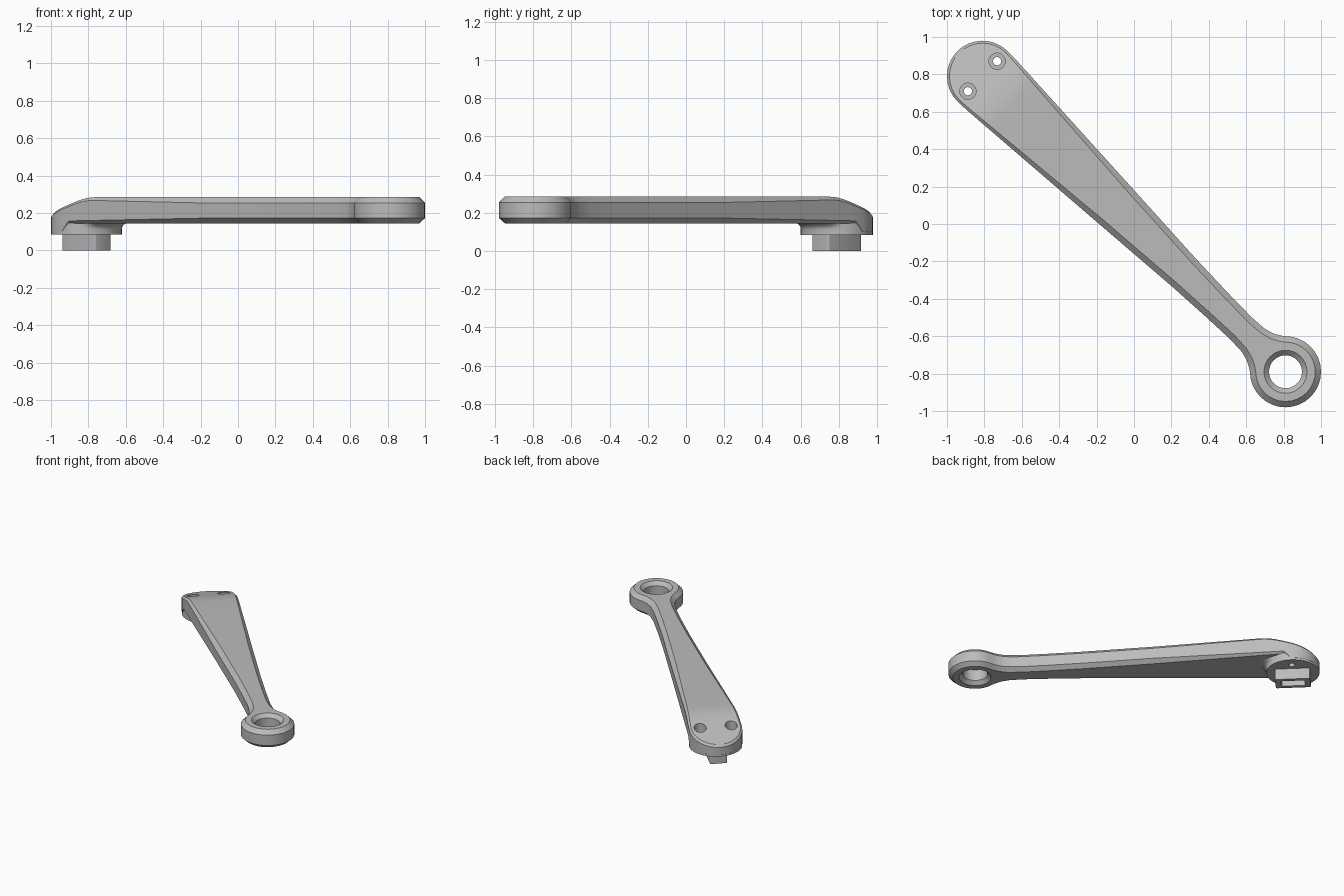
import bpy, bmesh, math
from mathutils import Matrix, Vector

cube = bpy.data.objects.get("Cube")
if cube:
    bpy.data.objects.remove(cube, do_unlink=True)

# Local frame: x runs along the arm, origin at the mounting end
R = 0.19
LENGTH = math.hypot(1.62, 1.58)
FRAME = Matrix.Translation((-0.81, 0.79, 0)) @ Matrix.Rotation(math.atan2(-1.58, 1.62), 4, 'Z')

metal = bpy.data.materials.new("grey_metal")
metal.use_nodes = True
metal.diffuse_color = (0.5, 0.5, 0.5, 1)
metal.node_tree.nodes["Principled BSDF"].inputs["Base Color"].default_value = (0.5, 0.5, 0.5, 1)


def finish(bm, name):
    bmesh.ops.recalc_face_normals(bm, faces=bm.faces)
    bm.transform(FRAME)
    mesh = bpy.data.meshes.new(name)
    bm.to_mesh(mesh)
    bm.free()
    mesh.materials.append(metal)
    obj = bpy.data.objects.new(name, mesh)
    bpy.context.collection.objects.link(obj)
    return obj


def loft(loops):
    """Closed solid through a stack of equal-length point loops."""
    bm = bmesh.new()
    rings = [[bm.verts.new(p) for p in loop] for loop in loops]
    n = len(rings[0])
    for a, b in zip(rings, rings[1:]):
        for i in range(n):
            j = (i + 1) % n
            bm.faces.new((a[i], a[j], b[j], b[i]))
    bm.faces.new(rings[0][::-1])
    bm.faces.new(rings[-1])
    return bm


def arc(cx, r, start, end, steps):
    angles = [math.radians(start + (end - start) * i / steps) for i in range(steps + 1)]
    return [Vector((cx + r * math.cos(a), r * math.sin(a))) for a in angles]


def lathe(x, y, profile, steps=32):
    return loft([[(x + p.x, y + p.y, z) for p in arc(0, r, 0, 360, steps)[:-1]]
                 for r, z in profile])


def block(sx, sy, z0, z1, bevel):
    bm = bmesh.new()
    bmesh.ops.create_cube(bm, size=1, matrix=Matrix.Translation((0, 0, (z0 + z1) / 2))
                          @ Matrix.Diagonal((sx, sy, z1 - z0, 1)))
    upright = [e for e in bm.edges if abs(e.verts[0].co.z - e.verts[1].co.z) > 0.01]
    bmesh.ops.bevel(bm, geom=upright, offset=bevel, segments=3, profile=0.5, affect='EDGES')
    return bm


def cut(target, cutter):
    mod = target.modifiers.new("cut", 'BOOLEAN')
    mod.operation = 'DIFFERENCE'
    mod.solver = 'EXACT'
    mod.object = cutter
    bpy.context.view_layer.objects.active = target
    bpy.ops.object.modifier_apply(modifier=mod.name)


# Arm outline: round mounting end, taper, neck fillet, ring end
side = [(0.07, 0.188), (1.0, 0.13), (1.25, 0.114), (1.5, 0.098), (1.75, 0.087),
        (1.93, 0.082), (2.02, 0.087), (2.07, 0.1), (2.105, 0.118)]
outline = arc(0, R, 90, 270, 16)
outline += [Vector((u, -w)) for u, w in side]
outline += arc(LENGTH, R, -135, 135, 24)
outline += [Vector((u, w)) for u, w in reversed(side)]


def chamfer(u):
    t = min(max((u - 0.05) / 0.2, 0), 1)
    return 0.013 + 0.018 * t


def inset_loop(z):
    points = []
    for i, p in enumerate(outline):
        before = (p - outline[i - 1]).normalized()
        after = (outline[(i + 1) % len(outline)] - p).normalized()
        tangent = (before + after).normalized()
        q = p + Vector((-tangent.y, tangent.x)) * chamfer(p.x)
        points.append((q.x, q.y, z))
    return points


def drop(u):
    """Rounded start of the slope toward the mounting end."""
    if u > 0.23:
        return 0
    if u > 0.09:
        return 0.33 * (0.23 - u) ** 2 / 0.28
    return 0.33 * (0.16 - u)


bm = loft([inset_loop(0.145),
           [(p.x, p.y, 0.145 + 0.9 * chamfer(p.x)) for p in outline],
           [(p.x, p.y, 0.285 - chamfer(p.x)) for p in outline],
           inset_loop(0.285)])
for u in (0, 0.05, 0.09, 0.125, 0.16, 0.195, 0.23, 0.4):
    bmesh.ops.bisect_plane(bm, geom=bm.verts[:] + bm.edges[:] + bm.faces[:],
                           plane_co=(u, 0, 0), plane_no=(1, 0, 0))
for v in bm.verts:
    if v.co.z > 0.2:
        v.co.z -= drop(v.co.x)
    elif v.co.x < 0.001:
        v.co.z -= 0.055
arm = finish(bm, "arm")

# Round boss under the mounting end, flaring into the arm's underside
loops = []
for flare, z in ((0, 0.085), (0, 0.115), (0.004, 0.125), (0.014, 0.137), (0.035, 0.148)):
    loop = []
    for p in arc(0, 1, 0, 360, 48)[:-1]:
        fade = min(max((p.x - 0.65) / 0.2, 0), 1)
        r = R - 0.001 + flare * fade
        loop.append((p.x * r, p.y * r, z))
    loops.append(loop)
boss = finish(loft(loops), "mounting_boss")

# Hollow key block below the boss
key = finish(block(0.25, 0.125, 0, 0.09, 0.012), "key_block")

# Cutters: ring bore with chamfers, stepped screw holes, key pocket
bore = finish(lathe(LENGTH, 0, [(0.125, 0.135), (0.088, 0.172), (0.088, 0.258), (0.125, 0.295)]),
              "bore_cutter")
cut(arm, bore)
cutters = [bore]
for s in (-1, 1):
    screw = finish(lathe(0, s * 0.112, [(0.022, 0.05), (0.022, 0.16), (0.044, 0.16), (0.044, 0.4)], 20),
                   "screw_cutter")
    cut(arm, screw)
    cut(boss, screw)
    cutters.append(screw)
pocket = finish(block(0.17, 0.07, -0.05, 0.07, 0.006), "pocket_cutter")
cut(key, pocket)
cutters.append(pocket)
for c in cutters:
    bpy.data.objects.remove(c, do_unlink=True)

# Smooth shading with sharp chamfer edges
bpy.ops.object.select_all(action='DESELECT')
for obj in (arm, boss, key):
    obj.select_set(True)
bpy.context.view_layer.objects.active = arm
bpy.ops.object.shade_smooth_by_angle(angle=math.radians(25))
